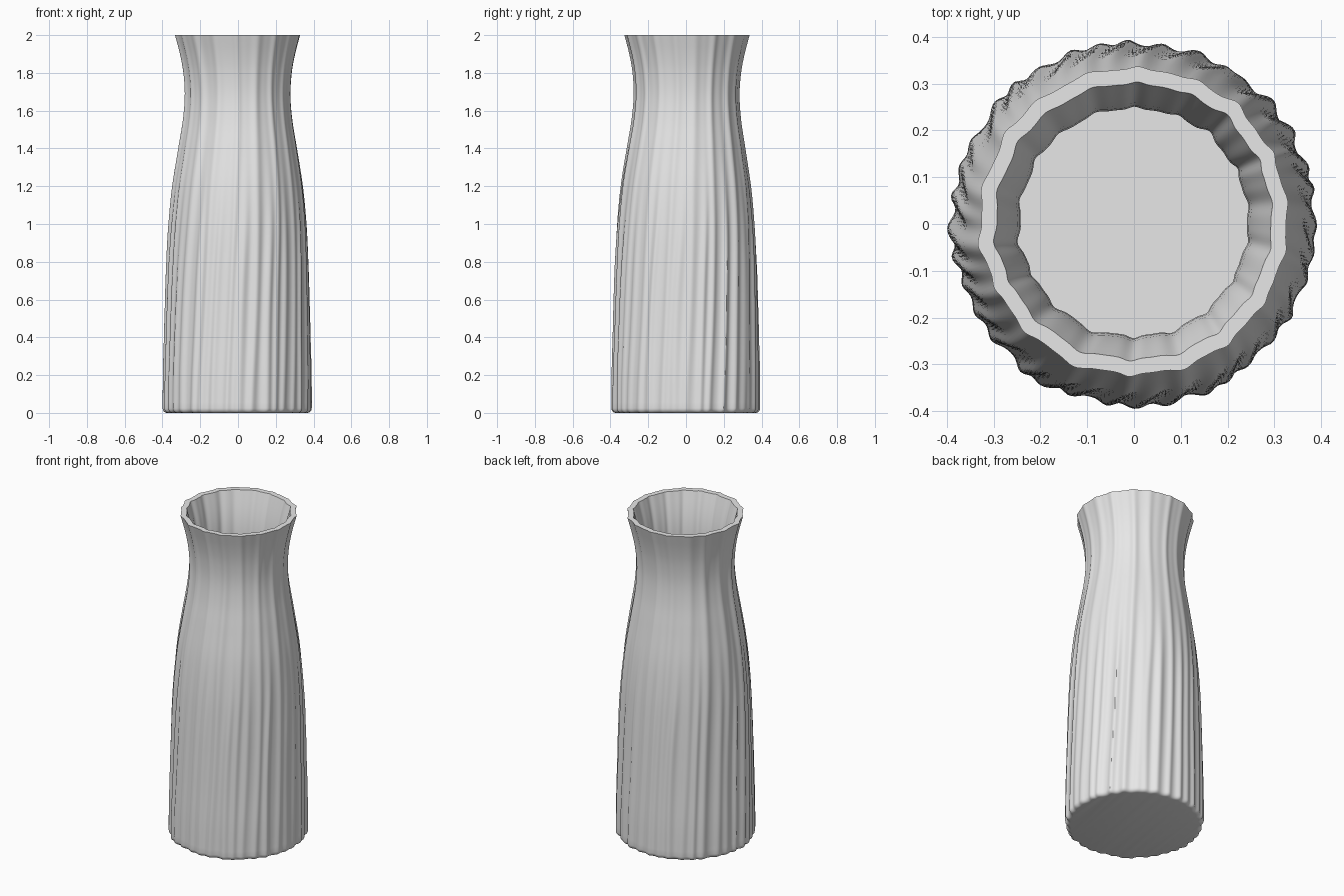
import bpy, bmesh, math, random
from mathutils import Vector

if "Cube" in bpy.data.objects:
    bpy.data.objects.remove(bpy.data.objects["Cube"])

random.seed(7)
SEG = 288
TAU = 2 * math.pi

clay = bpy.data.materials.new("light_grey_clay")
clay.diffuse_color = (0.8, 0.8, 0.8, 1)
clay.use_nodes = True
clay.node_tree.nodes["Principled BSDF"].inputs["Base Color"].default_value = clay.diffuse_color

# Silhouette: (height, mean radius)
PROFILE = [(0, 0.388), (0.2, 0.387), (0.4, 0.382), (0.6, 0.377), (0.8, 0.371),
           (1.0, 0.361), (1.2, 0.342), (1.4, 0.311), (1.55, 0.287),
           (1.68, 0.277), (1.8, 0.284), (1.9, 0.302), (2.0, 0.328)]


def radius(z):
    """Smooth cubic interpolation of the silhouette."""
    n = len(PROFILE)
    i = max(k for k in range(n - 1) if PROFILE[k][0] <= z + 1e-9)
    (z0, r0), (z1, r1) = PROFILE[i], PROFILE[i + 1]

    def slope(k):
        a, b = PROFILE[max(k - 1, 0)], PROFILE[min(k + 1, n - 1)]
        return (b[1] - a[1]) / (b[0] - a[0])
    h = z1 - z0
    t = (z - z0) / h
    return ((2*t**3 - 3*t*t + 1) * r0 + (t**3 - 2*t*t + t) * h * slope(i)
            + (3*t*t - 2*t**3) * r1 + (t**3 - t*t) * h * slope(i + 1))


# Irregular vertical ridges; every other one fades out towards the neck
COUNT = 36
RIDGES = [dict(angle=(i + random.uniform(-0.25, 0.25)) * TAU / COUNT,
               height=random.uniform(0.009, 0.019),
               width=random.uniform(0.045, 0.07),
               phase=random.uniform(0, 1.2),
               fade=(i % 2 == 1)) for i in range(COUNT)]


def smoothstep(a, b, x):
    t = min(max((x - a) / (b - a), 0), 1)
    return t * t * (3 - 2 * t)


def ridge_offsets(z):
    """Radial offset of every point round one ring, averaging zero."""
    offs = [0.0] * SEG
    for r in RIDGES:
        drift = 0.14 * smoothstep(0.1, 1.1, z) + 0.025 * math.sin(4.5 * z + r["phase"])
        amp = r["height"] * (1 - 0.3 * smoothstep(0.6, 1.5, z))
        if r["fade"]:
            amp *= 1 - 0.85 * smoothstep(0.7, 1.5, z)
        centre = r["angle"] + drift
        width = r["width"] * (1 + 0.3 * smoothstep(0.8, 1.6, z))
        for k in range(SEG):
            d = (k * TAU / SEG - centre + math.pi) % TAU - math.pi
            if abs(d) < 4 * width:
                offs[k] += amp * math.exp(-(d / width) ** 2)
    mean = sum(offs) / SEG
    return [o - mean for o in offs]


bm = bmesh.new()


def ring(z, inset=0.0, strength=1.0):
    offs = ridge_offsets(z)
    base = radius(z) - inset
    shift = 0.006 * smoothstep(1.2, 2.0, z)
    return [bm.verts.new(((base + strength * o) * math.cos(k * TAU / SEG),
                          (base + strength * o) * math.sin(k * TAU / SEG) + shift, z))
            for k, o in enumerate(offs)]


def bridge(a, b):
    for k in range(SEG):
        n = (k + 1) % SEG
        bm.faces.new((a[k], a[n], b[n], b[k]))


# Outer wall with a small rounded foot, flat rim, inner wall, inner floor
rings = []
for i in range(5):
    a = i / 4 * math.pi / 2
    rings.append(ring(0.025 * (1 - math.cos(a)), 0.022 * (1 - math.sin(a))))
rings += [ring(0.025 + 1.975 * i / 64) for i in range(1, 65)]
rings += [ring(2.0 - 1.955 * i / 40, 0.033, 0.9) for i in range(41)]
for a, b in zip(rings, rings[1:]):
    bridge(a, b)
bm.faces.new(list(reversed(rings[0])))
bm.faces.new(rings[-1])

mesh = bpy.data.meshes.new("vase_body")
bm.to_mesh(mesh)
bm.free()
mesh.materials.append(clay)
vase = bpy.data.objects.new("vase_body", mesh)
bpy.context.collection.objects.link(vase)

bpy.context.view_layer.objects.active = vase
vase.select_set(True)
bpy.ops.object.shade_smooth_by_angle(angle=math.radians(40))
